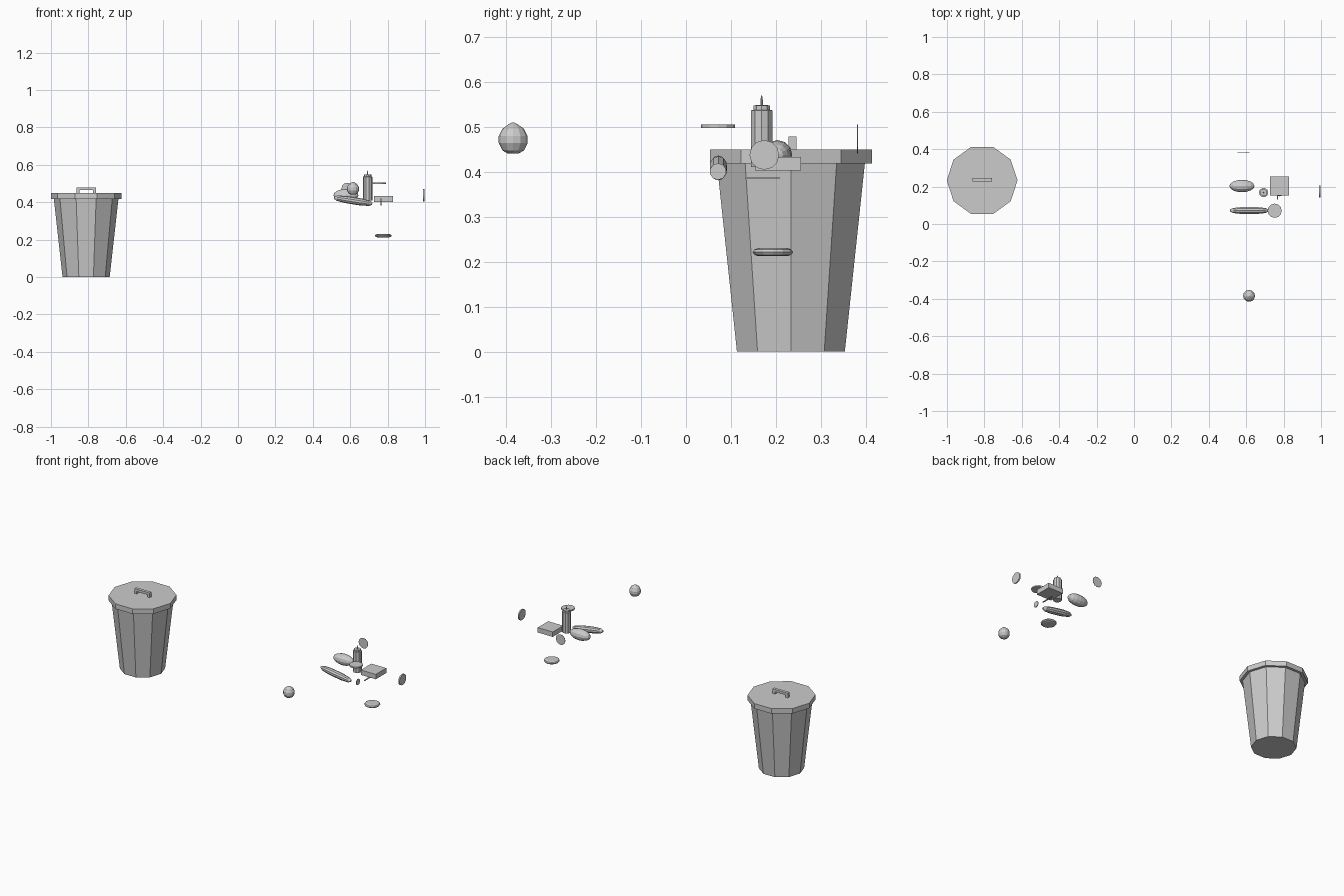
import bpy, bmesh, math
from mathutils import Matrix, Vector

if "Cube" in bpy.data.objects:
    bpy.data.objects.remove(bpy.data.objects["Cube"])


def finish(name, bm, loc, rot=(0, 0, 0)):
    bmesh.ops.recalc_face_normals(bm, faces=bm.faces)
    me = bpy.data.meshes.new(name)
    bm.to_mesh(me)
    bm.free()
    ob = bpy.data.objects.new(name, me)
    bpy.context.collection.objects.link(ob)
    ob.location = loc
    ob.rotation_euler = rot
    return ob


def lathe(name, profile, loc, sides=10, rot=(0, 0, 0)):
    """Revolve (radius, height) points around z, with flat caps."""
    bm = bmesh.new()
    rings = []
    for r, z in profile:
        rings.append([bm.verts.new((r * math.cos(2 * math.pi * i / sides),
                                    r * math.sin(2 * math.pi * i / sides), z))
                      for i in range(sides)])
    for a, b in zip(rings, rings[1:]):
        for i in range(sides):
            j = (i + 1) % sides
            bm.faces.new((a[i], a[j], b[j], b[i]))
    bm.faces.new(rings[0][::-1])
    bm.faces.new(rings[-1])
    return finish(name, bm, loc, rot)


def disc(name, r, t, loc, sides=12, rot=(0, 0, 0)):
    return lathe(name, [(r, -t / 2), (r, t / 2)], loc, sides, rot)


def ellipsoid(name, size, loc, rot=(0, 0, 0), u=12, v=8):
    bm = bmesh.new()
    bmesh.ops.create_uvsphere(bm, u_segments=u, v_segments=v, radius=1,
                              matrix=Matrix.Diagonal((*size, 1)) @ Matrix.Rotation(math.pi / 2, 4, 'Y'))
    return finish(name, bm, loc, rot)


def boxes(name, parts, loc):
    """One mesh from several (size, offset) boxes."""
    bm = bmesh.new()
    for size, off in parts:
        bmesh.ops.create_cube(bm, size=1, matrix=Matrix.Translation(off) @ Matrix.Diagonal((*size, 1)))
    return finish(name, bm, loc)


Q = math.pi / 2

# Bin: tapered decagonal body, lid and bridge handle
lathe("bin_body", [(0.126, 0), (0.173, 0.42)], (-0.812, 0.233, 0))
lathe("bin_lid", [(0.189, 0.418), (0.189, 0.449)], (-0.812, 0.233, 0))
boxes("lid_handle", [((0.104, 0.018, 0.014), (0, 0, 0.022)),
                     ((0.016, 0.018, 0.018), (-0.044, 0, 0.007)),
                     ((0.016, 0.018, 0.018), (0.044, 0, 0.007))], (-0.812, 0.237, 0.449))

# Round fruit with a pointed top
lathe("round_fruit", [(0.012, -0.033), (0.024, -0.026), (0.032, -0.010), (0.032, 0.006),
                      (0.024, 0.022), (0.010, 0.032), (0.002, 0.036)], (0.615, -0.384, 0.473), 12)

# Bottle with a stepped shoulder and thin tip
lathe("bottle", [(0.025, 0.41), (0.025, 0.536), (0.0195, 0.537), (0.0195, 0.547),
                 (0.003, 0.548), (0.003, 0.558), (0.001, 0.569)], (0.693, 0.168, 0))

# Egg-shaped vegetable
ellipsoid("oval_vegetable", (0.067, 0.033, 0.033), (0.577, 0.203, 0.437))

# Long tilted roll
lathe("long_roll", [(0.006, -0.103), (0.014, -0.088), (0.019, -0.045), (0.0195, 0),
                    (0.019, 0.045), (0.014, 0.088), (0.006, 0.103)],
      (0.616, 0.072, 0.408), 10, (0, Q + math.radians(9), 0))

# Flat box and the thin stick below it
boxes("flat_box", [((0.102, 0.102, 0.03), (0, 0, 0))], (0.778, 0.204, 0.417))
boxes("thin_stick", [((0.007, 0.076, 0.004), (0, 0, 0))], (0.767, 0.17, 0.386))

# Slices facing different ways
disc("level_slice", 0.038, 0.008, (0.752, 0.071, 0.501))
disc("side_slice", 0.033, 0.008, (0.994, 0.174, 0.437), rot=(0, Q, 0))
disc("rear_slice", 0.032, 0.002, (0.585, 0.381, 0.472), rot=(Q, 0, 0))
disc("small_slice", 0.0185, 0.004, (0.765, 0.071, 0.4), 10, (0, Q, 0))

# Low bun with a bevelled edge
lathe("low_bun", [(0.032, -0.009), (0.041, -0.006), (0.045, 0.0),
                  (0.041, 0.006), (0.032, 0.009)], (0.777, 0.193, 0.221), 12)
